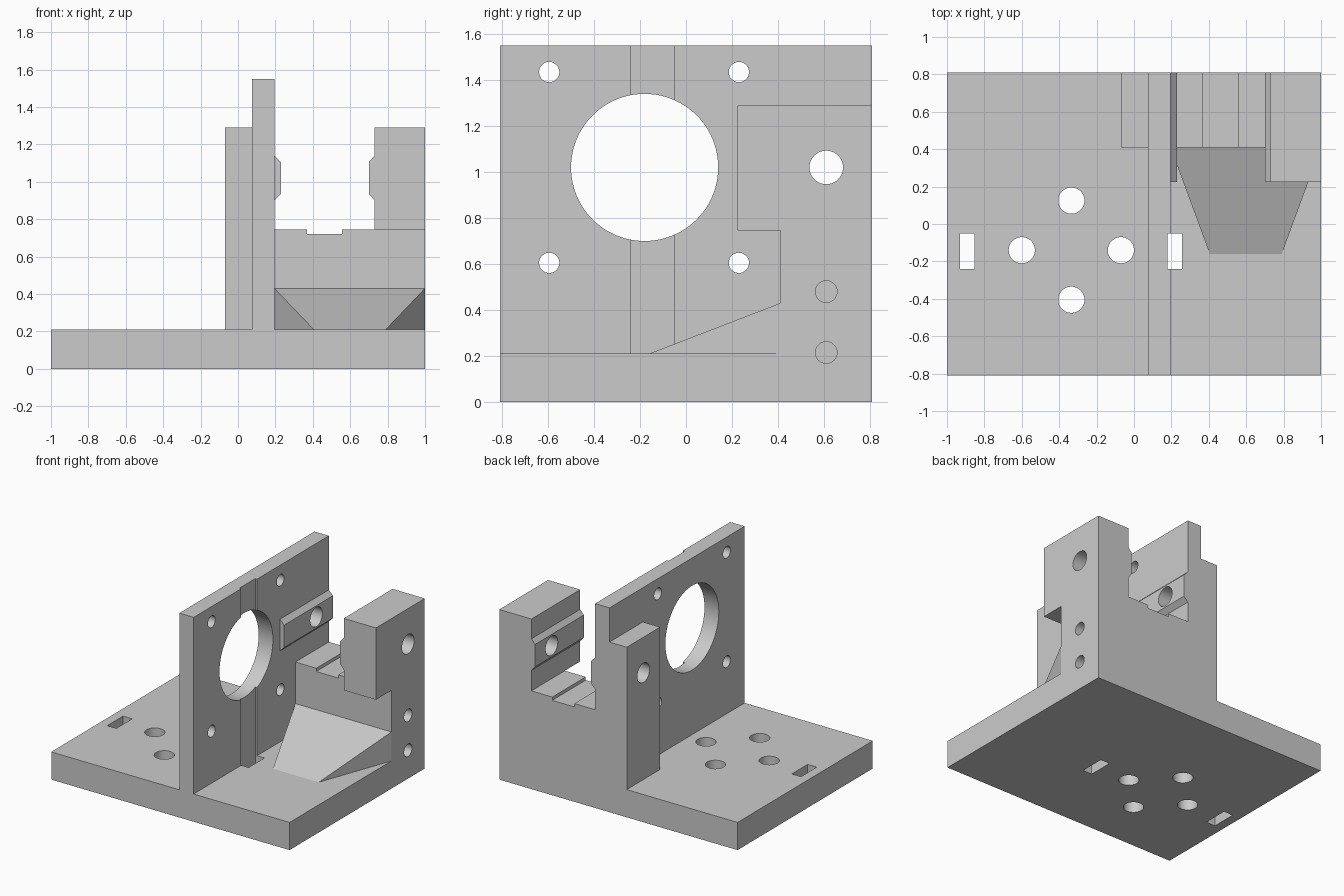
import bpy, bmesh, math
from mathutils import Matrix, Vector

default = bpy.data.objects.get("Cube")
if default:
    bpy.data.objects.remove(default, do_unlink=True)

grey = bpy.data.materials.new("plain grey")
grey.use_nodes = True
COLOUR = (0.6, 0.6, 0.6, 1)
grey.diffuse_color = COLOUR
grey.node_tree.nodes["Principled BSDF"].inputs["Base Color"].default_value = COLOUR


def finish(name, bm):
    bmesh.ops.recalc_face_normals(bm, faces=bm.faces)
    mesh = bpy.data.meshes.new(name)
    bm.to_mesh(mesh)
    bm.free()
    mesh.materials.append(grey)
    ob = bpy.data.objects.new(name, mesh)
    bpy.context.collection.objects.link(ob)
    return ob


def extrude(name, profile, y0, y1):
    """Extrude an (x, z) profile along y."""
    bm = bmesh.new()
    face = bm.faces.new([bm.verts.new((x, y0, z)) for x, z in profile])
    new = bmesh.ops.extrude_face_region(bm, geom=[face])["geom"]
    bmesh.ops.translate(bm, vec=(0, y1 - y0, 0),
                        verts=[v for v in new if isinstance(v, bmesh.types.BMVert)])
    return finish(name, bm)


def box(name, x0, x1, y0, y1, z0, z1):
    return extrude(name, [(x0, z0), (x1, z0), (x1, z1), (x0, z1)], y0, y1)


def cylinder(name, start, end, radius, sides=48):
    a, b = Vector(start), Vector(end)
    turn = (b - a).to_track_quat('Z', 'Y').to_matrix().to_4x4()
    bm = bmesh.new()
    bmesh.ops.create_cone(bm, cap_ends=True, segments=sides, radius1=radius,
                          radius2=radius, depth=(b - a).length,
                          matrix=Matrix.Translation((a + b) / 2) @ turn)
    return finish(name, bm)


def combine(target, tool, operation):
    mod = target.modifiers.new(operation, 'BOOLEAN')
    mod.operation = operation
    mod.solver = 'EXACT'
    mod.object = tool
    bpy.context.view_layer.objects.active = target
    bpy.ops.object.modifier_apply(modifier=mod.name)
    bpy.data.objects.remove(tool, do_unlink=True)


HALF = 0.81      # half depth
TOP = 0.21       # base thickness
FLOOR = 0.745    # clamp floor
FRONT = 0.41     # front of the rear blocks
JAW = 0.225      # front of the clamp jaws

# Base and upright plate in one section
bracket = extrude("mounting_bracket", [
    (-1, 0), (1, 0), (1, TOP), (0.195, TOP), (0.195, 1.55),
    (0.075, 1.55), (0.075, TOP), (-1, TOP)], -HALF, HALF)

# Rear rib, clamp floor with shallow channel, jaw and plate tongue
solids = [
    box("rear_rib", -0.07, 0.1, FRONT, HALF, 0.1, 1.29),
    extrude("clamp_floor", [
        (0.15, 0.1), (1, 0.1), (1, FLOOR), (0.555, FLOOR), (0.555, 0.72),
        (0.37, 0.72), (0.37, FLOOR), (0.15, FLOOR)], FRONT, HALF),
    extrude("clamp_jaw", [
        (0.73, FLOOR), (1, FLOOR), (1, 1.29), (0.73, 1.29), (0.73, 1.14),
        (0.70, 1.105), (0.70, 0.935), (0.73, 0.9)], JAW, HALF),
    extrude("plate_tongue", [
        (0.15, 0.9), (0.195, 0.9), (0.23, 0.935), (0.23, 1.105),
        (0.195, 1.14), (0.15, 1.14)], JAW, HALF),
]

# Tapered ramp in front of the clamp floor
bm = bmesh.new()
for point in [(0.195, FRONT, TOP), (1, FRONT, TOP), (0.195, FRONT, 0.43),
              (1, FRONT, 0.43), (0.405, -0.16, TOP), (0.79, -0.16, TOP)]:
    bm.verts.new(point)
bmesh.ops.convex_hull(bm, input=bm.verts)
bmesh.ops.dissolve_limit(bm, angle_limit=0.01, verts=bm.verts, edges=bm.edges)
solids.append(finish("ramp", bm))

for part in solids:
    combine(bracket, part, 'UNION')

# Plate window, groove and corner screw holes
cuts = [
    box("plate_groove", 0.18, 0.24, -0.24, -0.05, TOP, 1.7),
    cylinder("plate_window", (0, -0.18, 1.02), (0.3, -0.18, 1.02), 0.32, 96),
]
for y in (-0.595, 0.23):
    for z in (0.605, 1.435):
        cuts.append(cylinder("plate_hole", (0, y, z), (0.3, y, z), 0.044))

# Cross bolt through jaw, plate and rib, with two blind holes below
cuts.append(cylinder("bolt_hole", (-0.3, 0.61, 1.02), (1.2, 0.61, 1.02), 0.073))
for z in (0.215, 0.48):
    cuts.append(cylinder("blind_hole", (0.6, 0.61, z), (1.2, 0.61, z), 0.047))

# Base holes and strap slots
for dx, dy in ((1, 0), (-1, 0), (0, 1), (0, -1)):
    x, y = -0.335 + dx * 0.265, -0.14 + dy * 0.265
    cuts.append(cylinder("base_hole", (x, y, -0.1), (x, y, 0.4), 0.07))
for x in (-0.93, 0.18):
    cuts.append(box("strap_slot", x, x + 0.077, -0.24, -0.05, -0.1, TOP + 0.1))

for cutter in cuts:
    combine(bracket, cutter, 'DIFFERENCE')

# Smooth hole walls, sharp edges elsewhere
bpy.ops.object.select_all(action='DESELECT')
bracket.select_set(True)
bpy.context.view_layer.objects.active = bracket
bpy.ops.object.shade_smooth_by_angle(angle=math.radians(15))
